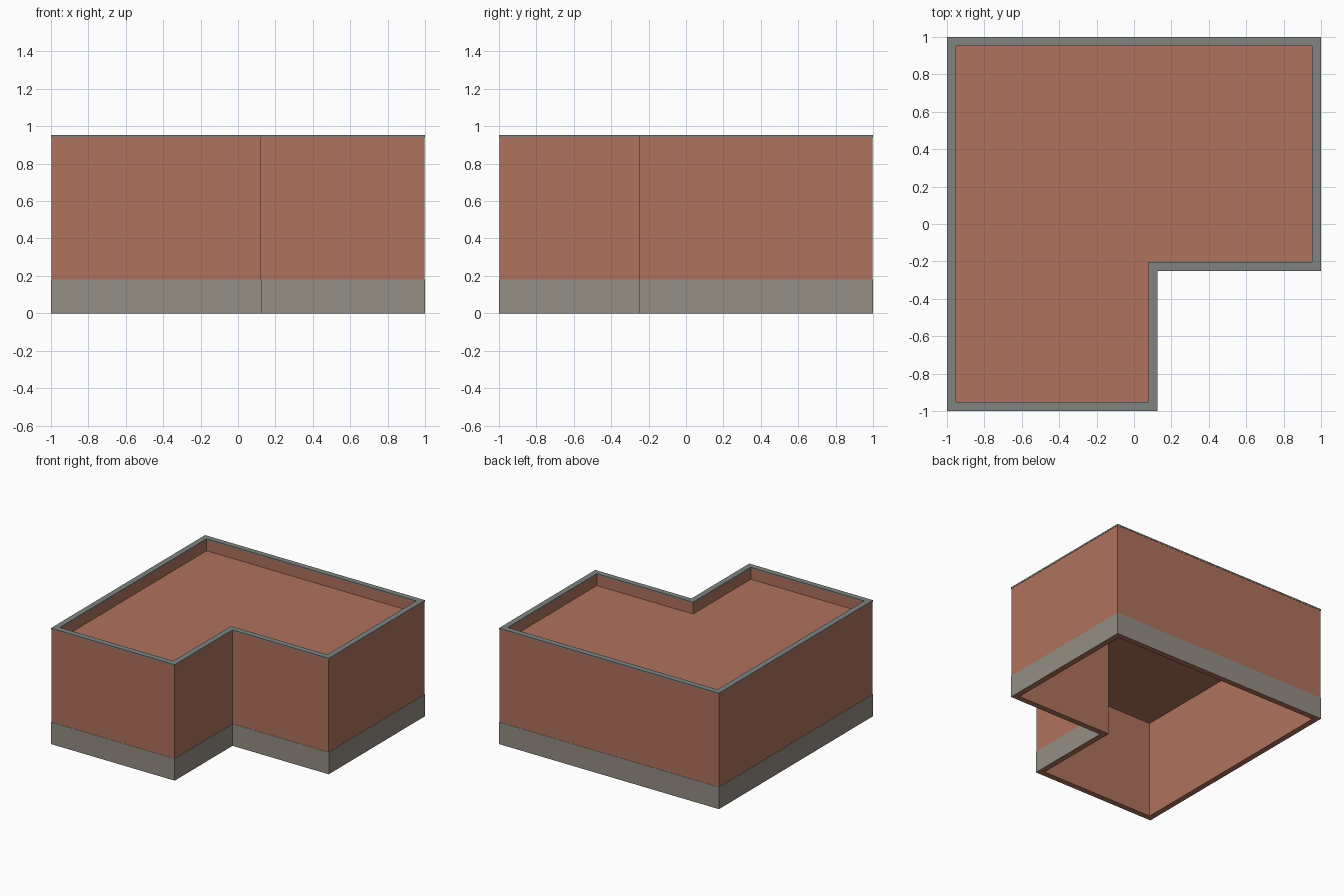
import bpy, bmesh

if "Cube" in bpy.data.objects:
    bpy.data.objects.remove(bpy.data.objects["Cube"])

# L-shaped footprint, counter-clockwise, notch at the front right
FOOTPRINT = [(-1, -1), (0.125, -1), (0.125, -0.25), (1, -0.25), (1, 1), (-1, 1)]
WALL = 0.047      # wall thickness
SKIN = 0.002      # how far the plinth stands proud of the brick
HEIGHT = 0.953
COPING = 0.013


def material(name, rgb):
    mat = bpy.data.materials.new(name)
    mat.diffuse_color = (*rgb, 1)
    mat.use_nodes = True
    mat.node_tree.nodes["Principled BSDF"].inputs["Base Color"].default_value = mat.diffuse_color
    return mat


def inset(points, d):
    """Move every side of an axis-aligned outline inward by d."""
    result = []
    n = len(points)
    for i, (x, y) in enumerate(points):
        for a, b in ((points[i - 1], points[i]), (points[i], points[(i + 1) % n])):
            if a[1] == b[1]:
                y += d if b[0] > a[0] else -d
            else:
                x += d if b[1] < a[1] else -d
        result.append((x, y))
    return result


def finish(name, bm, mat):
    bmesh.ops.recalc_face_normals(bm, faces=bm.faces)
    mesh = bpy.data.meshes.new(name)
    bm.to_mesh(mesh)
    bm.free()
    mesh.materials.append(mat)
    obj = bpy.data.objects.new(name, mesh)
    bpy.context.collection.objects.link(obj)


def ring(name, d_out, d_in, z0, z1, mat):
    """Closed band between two insets of the footprint."""
    bm = bmesh.new()
    section = [(d_out, z0), (d_out, z1), (d_in, z1), (d_in, z0)]
    loops = [[bm.verts.new((x, y, z)) for x, y in inset(FOOTPRINT, d)]
             for d, z in section]
    n = len(FOOTPRINT)
    for k in range(4):
        a, b = loops[k], loops[(k + 1) % 4]
        for i in range(n):
            j = (i + 1) % n
            bm.faces.new((a[i], a[j], b[j], b[i]))
    finish(name, bm, mat)


def slab(name, d, z0, z1, mat):
    """Solid plate filling an inset of the footprint."""
    bm = bmesh.new()
    face = bm.faces.new([bm.verts.new((x, y, z0)) for x, y in inset(FOOTPRINT, d)])
    top = bmesh.ops.extrude_face_region(bm, geom=[face], use_keep_orig=True)["geom"]
    bmesh.ops.translate(bm, vec=(0, 0, z1 - z0),
                        verts=[v for v in top if isinstance(v, bmesh.types.BMVert)])
    finish(name, bm, mat)


brick = material("brick", (0.43, 0.168, 0.107))
stone = material("plinth_stone", (0.296, 0.27, 0.227))
grey = material("coping_grey", (0.216, 0.23, 0.216))

# Brick walls, open underneath
ring("walls", SKIN, WALL, 0, HEIGHT - COPING, brick)
# Stone plinth around the outside foot of the walls
ring("plinth", 0, SKIN, 0, 0.18, stone)
# Coping on top of the parapet
ring("parapet_coping", 0, WALL, HEIGHT - COPING, HEIGHT, grey)
# Flat roof sunk behind the parapet
slab("roof", WALL, 0.805, 0.855, brick)
